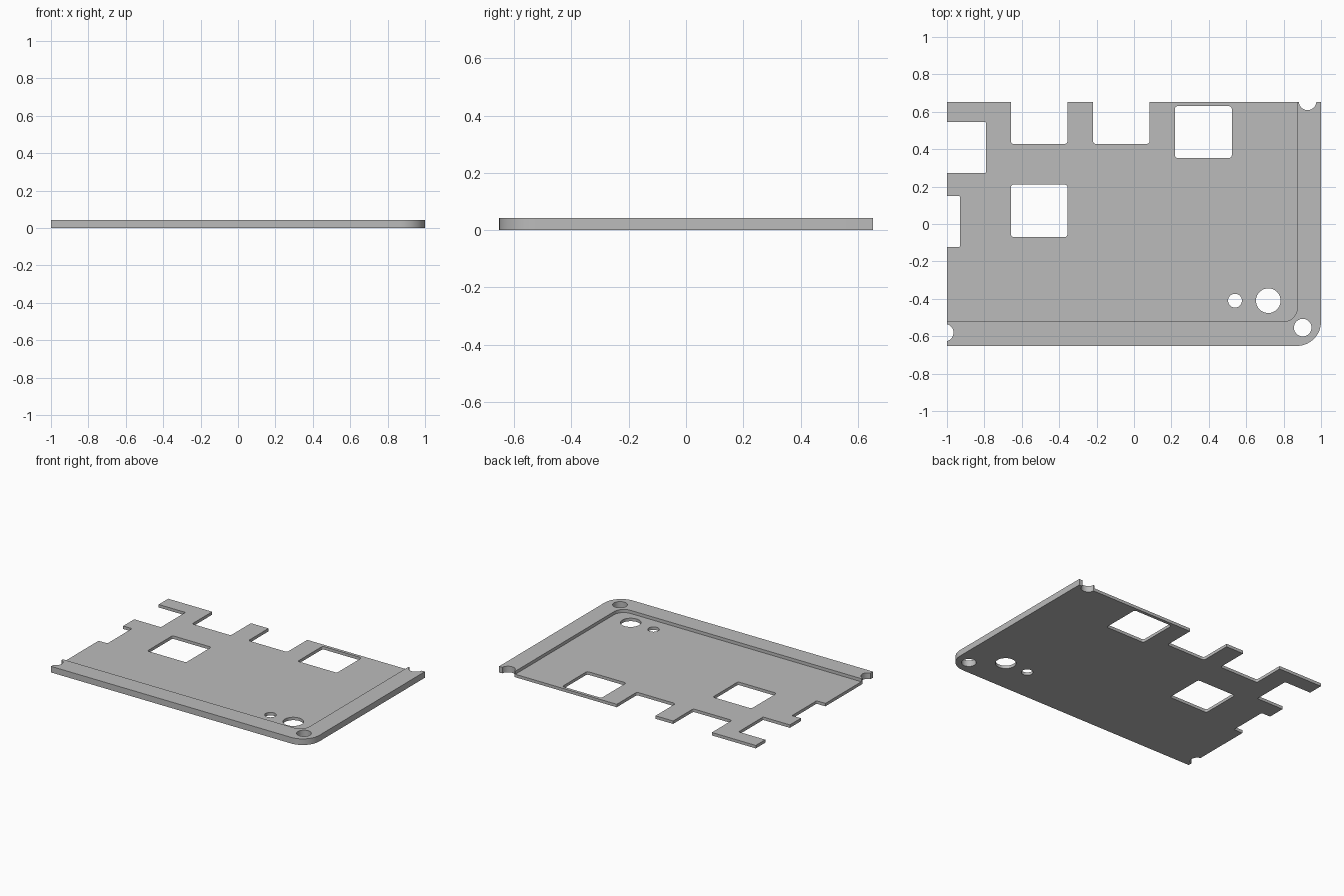
import bpy, bmesh
from math import pi, cos, sin

cube = bpy.data.objects.get("Cube")
if cube:
    bpy.data.objects.remove(cube)

W, D, H = 1.0, 0.652, 0.043     # half width, half depth, rim height
FLOOR = 0.021                   # thickness of the recessed floor
FAR = 1.5                       # overshoot for open-sided cuts

grey = bpy.data.materials.new("plain grey")
grey.use_nodes = True
colour = (0.5, 0.5, 0.5, 1)
grey.diffuse_color = colour
grey.node_tree.nodes["Principled BSDF"].inputs["Base Color"].default_value = colour


def rounded_rect(x0, x1, y0, y1, radii, steps=8):
    """Outline with radii for the corners: -x-y, +x-y, +x+y, -x+y."""
    corners = [(x0, y0, 1, 1), (x1, y0, -1, 1), (x1, y1, -1, -1), (x0, y1, 1, -1)]
    points = []
    for i, ((x, y, sx, sy), r) in enumerate(zip(corners, radii)):
        if r == 0:
            points.append((x, y))
            continue
        for k in range(steps + 1):
            a = pi + pi / 2 * (i + k / steps)
            points.append((x + sx * r + r * cos(a), y + sy * r + r * sin(a)))
    return points


def circle(x, y, r, steps=40):
    return [(x + r * cos(2 * pi * k / steps), y + r * sin(2 * pi * k / steps))
            for k in range(steps)]


def prism(name, outline, z0, z1):
    """Solid made by extruding an outline upwards."""
    bm = bmesh.new()
    face = bm.faces.new([bm.verts.new((x, y, z0)) for x, y in outline])
    top = bmesh.ops.extrude_face_region(bm, geom=[face])["geom"]
    for v in top:
        if isinstance(v, bmesh.types.BMVert):
            v.co.z = z1
    bmesh.ops.recalc_face_normals(bm, faces=bm.faces)
    mesh = bpy.data.meshes.new(name)
    bm.to_mesh(mesh)
    bm.free()
    obj = bpy.data.objects.new(name, mesh)
    bpy.context.collection.objects.link(obj)
    return obj


def cut(body, outline, z0=-0.1):
    cutter = prism("cutter", outline, z0, 0.2)
    cutter.hide_render = True
    mod = body.modifiers.new("cut", "BOOLEAN")
    mod.operation = "DIFFERENCE"
    mod.solver = "EXACT"
    mod.object = cutter
    bpy.ops.object.select_all(action="DESELECT")
    body.select_set(True)
    bpy.context.view_layer.objects.active = body
    bpy.ops.object.modifier_apply(modifier=mod.name)
    bpy.data.objects.remove(cutter)


# Plate with one large rounded corner
plate = prism("cover_plate", rounded_rect(-W, W, -D, D, (0, 0.13, 0, 0), 16), 0, H)
plate.data.materials.append(grey)

# Recess leaving a raised rim along the front and left sides
cut(plate, rounded_rect(-FAR, 0.873, -0.522, FAR, (0, 0.075, 0, 0), 12), FLOOR)

# Rectangular windows and open notches: x0, x1, y0, y1, corner radius
openings = [
    (-0.658, -0.356, -0.07, 0.211, 0.015),
    (0.218, 0.523, 0.353, 0.63, 0.015),
    (-0.658, -0.356, 0.428, FAR, 0.015),
    (-0.219, 0.083, 0.428, FAR, 0.015),
    (-FAR, -0.792, 0.273, 0.546, 0.006),
    (-FAR, -0.931, -0.123, 0.15, 0.006),
]
for x0, x1, y0, y1, r in openings:
    cut(plate, rounded_rect(x0, x1, y0, y1, [r] * 4, 5))

# Round holes, two of them cut open by the plate edges
holes = [(0.54, -0.41, 0.037), (0.718, -0.41, 0.066), (0.902, -0.554, 0.047),
         (-1.012, -0.581, 0.047), (0.928, 0.656, 0.047)]
for x, y, r in holes:
    cut(plate, circle(x, y, r))

bpy.ops.object.shade_smooth_by_angle(angle=pi / 6)
